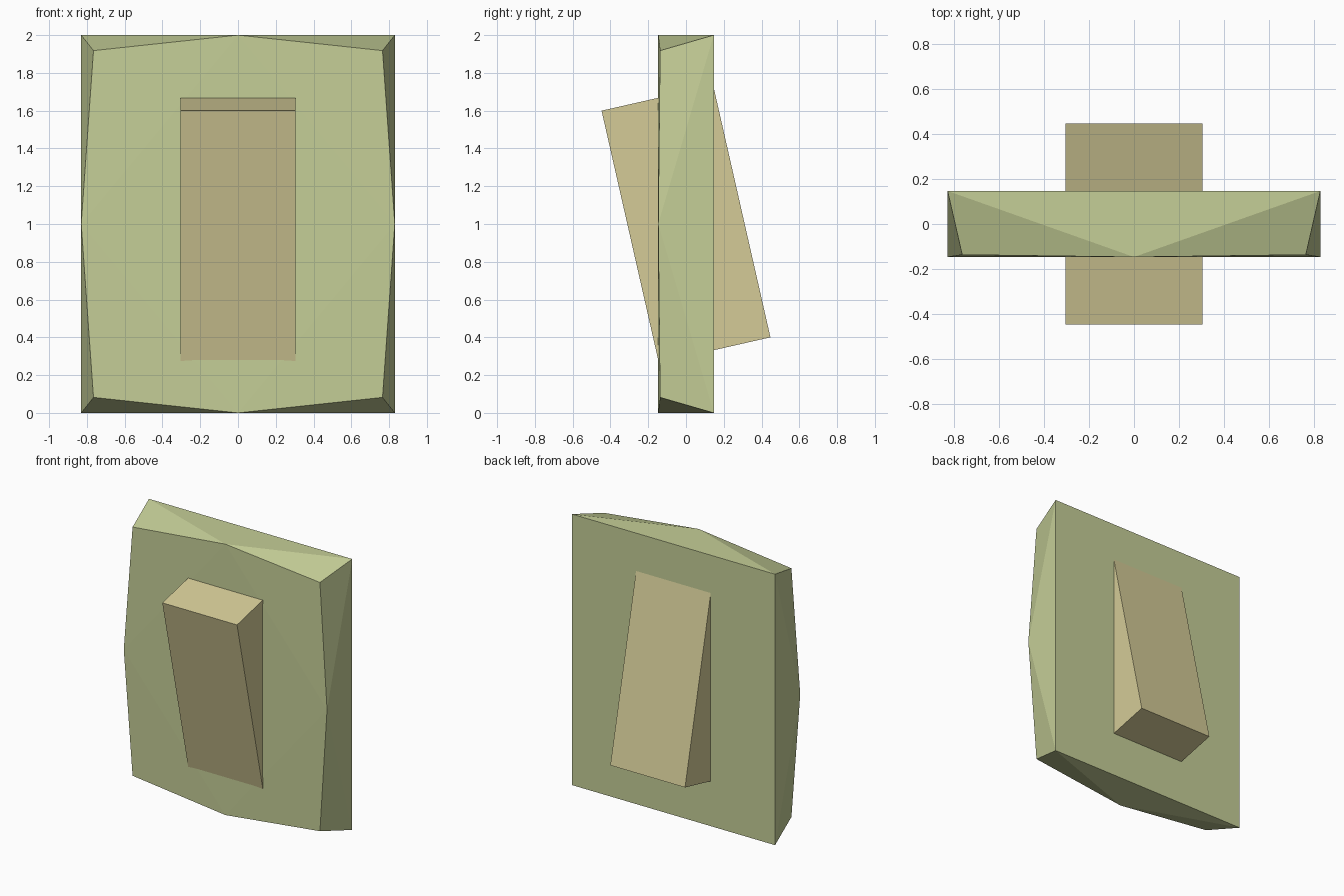
import bpy, bmesh, math

if "Cube" in bpy.data.objects:
    bpy.data.objects.remove(bpy.data.objects["Cube"])


def colour(obj, name, rgb):
    mat = bpy.data.materials.new(name)
    mat.diffuse_color = (*rgb, 1)
    mat.use_nodes = True
    mat.node_tree.nodes["Principled BSDF"].inputs["Base Color"].default_value = mat.diffuse_color
    obj.data.materials.append(mat)


W, H, D = 0.83, 1.0, 0.147   # plate half width, half height, half depth

# Wall plate: rectangular back, eight-sided bowed front, joined as a convex solid
bm = bmesh.new()
for sx in (-1, 1):
    for sz in (-1, 1):
        bm.verts.new((sx * W, D, sz * H))
        bm.verts.new((sx * 0.765, -0.137, sz * 0.918))
for s in (-1, 1):
    bm.verts.new((s * W, -D, 0))
    bm.verts.new((0, -D, s * H))
bmesh.ops.convex_hull(bm, input=bm.verts[:])
bmesh.ops.dissolve_limit(bm, angle_limit=math.radians(0.5),
                         verts=bm.verts[:], edges=bm.edges[:])
bmesh.ops.recalc_face_normals(bm, faces=bm.faces[:])
mesh = bpy.data.meshes.new("wall_plate")
bm.to_mesh(mesh)
bm.free()
plate = bpy.data.objects.new("wall_plate", mesh)
plate.location.z = H
bpy.context.collection.objects.link(plate)
colour(plate, "pale_green", (0.56, 0.62, 0.31))

# Rocker: tilted block passing through the plate
bpy.ops.mesh.primitive_cube_add(size=1, location=(0, 0, H),
                                rotation=(math.radians(12.8), 0, 0))
rocker = bpy.context.object
rocker.name = "rocker"
rocker.scale = (0.61, 0.606, 1.368)
bpy.ops.object.transform_apply(location=False, rotation=False, scale=True)
colour(rocker, "pale_tan", (0.66, 0.60, 0.31))
